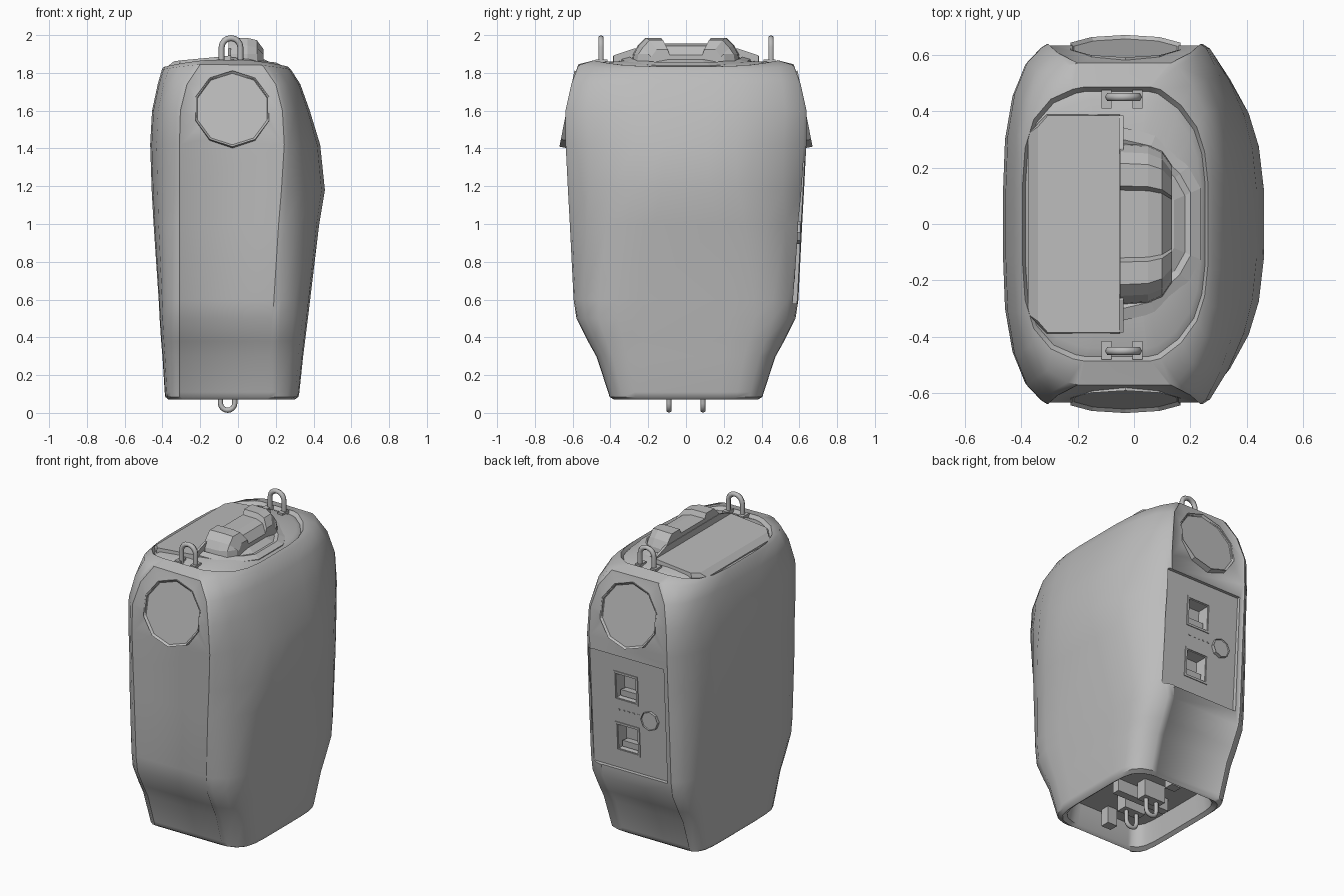
import bpy, bmesh, math
from mathutils import Vector, Matrix

if "Cube" in bpy.data.objects:
    bpy.data.objects.remove(bpy.data.objects["Cube"])

grey = bpy.data.materials.new("mid grey")
grey.diffuse_color = (0.5, 0.5, 0.5, 1)
grey.use_nodes = True
grey.node_tree.nodes["Principled BSDF"].inputs["Base Color"].default_value = grey.diffuse_color


def finish(bm, name, angle=None):
    bmesh.ops.recalc_face_normals(bm, faces=bm.faces)
    me = bpy.data.meshes.new(name)
    bm.to_mesh(me)
    bm.free()
    me.materials.append(grey)
    ob = bpy.data.objects.new(name, me)
    bpy.context.collection.objects.link(ob)
    if angle:
        smooth(ob, angle)
    return ob


def smooth(ob, angle):
    bpy.ops.object.select_all(action='DESELECT')
    ob.select_set(True)
    bpy.context.view_layer.objects.active = ob
    bpy.ops.object.shade_smooth_by_angle(angle=math.radians(angle))


def loft(name, rings, angle=None):
    """Skin closed rings of equal length and cap both ends."""
    bm = bmesh.new()
    vs = [[bm.verts.new(p) for p in r] for r in rings]
    n = len(vs[0])
    for a, b in zip(vs, vs[1:]):
        for i in range(n):
            j = (i + 1) % n
            bm.faces.new((a[i], a[j], b[j], b[i]))
    bm.faces.new(vs[0])
    bm.faces.new(vs[-1])
    return finish(bm, name, angle)


def box(name, x, y, z):
    return loft(name, [[(x[0], y[0], h), (x[1], y[0], h), (x[1], y[1], h), (x[0], y[1], h)] for h in z])


def tube(name, pts, r):
    cu = bpy.data.curves.new(name, 'CURVE')
    cu.dimensions = '3D'
    cu.bevel_depth, cu.bevel_resolution, cu.use_fill_caps = r, 1, True
    sp = cu.splines.new('POLY')
    sp.points.add(len(pts) - 1)
    for p, c in zip(sp.points, pts):
        p.co = (*c, 1)
    cu.materials.append(grey)
    ob = bpy.data.objects.new(name, cu)
    bpy.context.collection.objects.link(ob)


def cut(ob, cutter):
    m = ob.modifiers.new("cut", 'BOOLEAN')
    m.operation, m.object, m.solver = 'DIFFERENCE', cutter, 'EXACT'
    bpy.context.view_layer.objects.active = ob
    bpy.ops.object.modifier_apply(modifier=m.name)
    bpy.data.objects.remove(cutter)


# Body cross-section: corner curve blends from round (q = 0) to boxy (q = 1)
RIGHT = [(1, .18), (.92, .42), (.76, .61), (.47, .81), (.13, .975)]
LEFT = [(1, .15), (.95, .47), (.78, .71), (.48, .89), (.13, .98)]
BOXY = [(1, .45), (.97, .66), (.86, .83), (.6, .94), (.22, .992)]


def section(z, xl, xr, y, fl, fr, q=0, arch=0, groove=0):
    def corner(flat, end, shape):
        return [(flat + (end - flat) * (a + (c - a) * q), y * (b + (d - b) * q))
                for (a, b), (c, d) in zip(shape, BOXY)]
    half = corner(fr, xr, RIGHT)
    half += [(fr, y), (fr - .006, y - groove), (fl + .006, y - groove), (fl, y)]
    half += corner(fl, xl, LEFT)[::-1]
    pts = half + [(x, -v) for x, v in reversed(half)]
    return [(x, v, z - arch * ((x + .06) / .33) ** 2) for x, v in pts]


g = .005
body = loft("body_shell", [
    section(.22, -.33, .265, .34, -.25, .12, 1),
    section(.085, -.345, .28, .36, -.26, .13, 1),
    section(.07, -.368, .30, .38, -.29, .15, 1),
    section(.085, -.385, .32, .405, -.31, .17, 1, 0, g),
    section(.11, -.388, .325, .412, -.31, .17, 1, 0, g),
    section(.30, -.40, .345, .475, -.31, .175, .95, 0, g),
    section(.38, -.407, .355, .52, -.31, .18, .9, 0, g),
    section(.50, -.415, .37, .58, -.31, .185, .85, 0, g),
    section(.60, -.42, .382, .595, -.31, .19, .75, 0, g),
    section(1.0, -.447, .43, .615, -.31, .215, .35, 0, g),
    section(1.18, -.457, .46, .625, -.31, .23, .08, 0, g),
    section(1.42, -.465, .435, .637, -.31, .245, 0, 0, g),
    section(1.60, -.455, .38, .638, -.305, .235, .1, 0, g),
    section(1.74, -.425, .33, .607, -.27, .2, .25, 0, g),
    section(1.85, -.403, .28, .57, -.2, .13, .4, .03),
    section(1.872, -.395, .262, .485, -.18, .06, .45, .04),
    section(1.85, -.385, .252, .47, -.17, .05, .45, .04),
    section(1.862, -.37, .235, .44, -.16, .05, .45, .035),
    section(1.868, -.2, .12, .2, -.1, .02, .4, .03),
])


# Round discs: tilted, with a shallow sunken face
def disc(name, centre, r, depth, n, tilt, sink, side, lift=0):
    bm = bmesh.new()
    bmesh.ops.create_cone(bm, cap_ends=True, segments=n, radius1=r, radius2=r, depth=depth)
    if sink:
        top = [f for f in bm.faces if f.normal.z > .9]
        bmesh.ops.inset_region(bm, faces=top, thickness=r * .06)
        bmesh.ops.translate(bm, verts=top[0].verts[:], vec=(0, 0, -sink))
    bmesh.ops.translate(bm, verts=bm.verts, vec=(0, 0, lift))
    rot = Matrix.Rotation(math.pi if side < 0 else 0, 4, 'Z') @ Matrix.Rotation(-math.pi / 2 + tilt, 4, 'X')
    bmesh.ops.transform(bm, verts=bm.verts, matrix=Matrix.Translation(Vector(centre)) @ rot)
    return finish(bm, name)


for s in (-1, 1):
    c = (-.03, s * .601, 1.605)
    cut(body, disc("cover_cutter", c, .197, .2, 10, .195, 0, s, .115))
    disc("round_cover", c, .205, .06, 10, .195, .012, s)


# Recessed control panel on the back, with two sockets
def panel_y(z):
    return .563 + (z - .58) * .06


def panel_box(name, x0, x1, z0, z1, d_in, d_out, taper=0):
    rings = []
    for d, t in ((d_in, taper), (d_out, 0)):
        rings.append([(x, panel_y(z) + d, z) for x, z in
                      ((x0 + t, z0 + t), (x1 - t, z0 + t), (x1 - t, z1 - t), (x0 + t, z1 - t))])
    return loft(name, rings)


cut(body, panel_box("panel_cutter", -.28, .26, .58, 1.33, 0, .2))
SOCKETS = (1.12, .785)
for zc in SOCKETS:
    cut(body, panel_box("socket_cutter", -.065, .085, zc - .085, zc + .085, -.07, .05, .015))
smooth(body, 45)
for zc in SOCKETS:
    panel_box("socket_ledge", -.045, .065, zc - .07, zc - .03, -.075, -.02, .005)
    for s in (-1, 1):
        panel_box("socket_frame", -.07, .09, zc + s * .09 - .006, zc + s * .09 + .006, -.005, .005)
        xc = .01 + s * .08
        panel_box("socket_frame_side", xc - .006, xc + .006, zc - .096, zc + .096, -.005, .005)
for i in range(5):
    panel_box("indicator_slot", .06 - i * .035, .075 - i * .035, .962, .970, -.002, .003)
disc("panel_knob", (-.16, panel_y(.955), .955), .06, .04, 8, 0, .006, 1)

# Sloping lid on the left half of the top
outline = [(-.05, -.385, 1.89), (-.305, -.385, 1.866), (-.34, -.345, 1.861), (-.34, .345, 1.861),
           (-.305, .385, 1.866), (-.05, .385, 1.89)]
mid = [(-.05, -.388, 1.855), (-.31, -.388, 1.845), (-.375, -.32, 1.832), (-.375, .32, 1.832),
       (-.31, .388, 1.845), (-.05, .388, 1.855)]
loft("sloping_lid", [[(x, y, 1.80) for x, y, z in mid], mid, outline])


# Stepped collar around the handle
def collar(k, z0, z1):
    half = [(-.05, .355), (.08, .325), (.2, .21), (.245, .13)]
    pts = half + [(x, -y) for x, y in reversed(half)]
    return [(-.05 + (x + .05) * k, y * k, z0 + (z1 - z0) * (x + .05) / .295) for x, y in pts]


loft("handle_collar", [collar(.97, 1.80, 1.80), collar(.97, 1.873, 1.838), collar(.85, 1.885, 1.855),
                       collar(.78, 1.87, 1.85), collar(.65, 1.885, 1.87)])


# Handle block with a raised hump at each end
def handle(x, k, drop):
    half = [(.29, 1.84), (.28, 1.90), (.255, 1.945), (.215, 1.985), (.135, 1.985), (.12, 1.955)]
    pts = half + [(-y, z) for y, z in reversed(half)]
    return [(x, y * k, z - (drop if z > 1.9 else 0)) for y, z in pts]


loft("handle_block", [handle(-.05, 1, 0), handle(.05, .98, 0), handle(.1, .9, .012), handle(.135, .72, .06)])
loft("handle_wall", [[(x, y, z) for y, z in ((-.385, 1.84), (-.385, 1.892), (-.27, 1.93),
                                           (.27, 1.93), (.385, 1.892), (.385, 1.84))] for x in (-.053, -.038)])


# Carrying loops on top and hooks underneath
def arch(x, y, r, z_foot, z_arc, d):
    arc = [(x + r * math.cos(a), y, z_arc + d * r * math.sin(a))
           for a in [math.pi * i / 8 for i in range(9)]]
    return [(x + r, y, z_foot)] + arc + [(x - r, y, z_foot)]


for s in (-1, 1):
    tube("carrying_loop", arch(-.037, s * .45, .05, 1.85, 1.934, 1), .016)
    for dx in (-.06, .05):
        box("loop_foot", (-.037 + dx - .018, -.037 + dx + .018), (s * .445 - .035, s * .445 + .03), (1.84, 1.872))
    tube("bottom_hook", arch(-.055, s * .09, .038, .16, .052, -1), .014)
    box("hook_bracket", (-.13, .02), (s * .09 - .035, s * .09 + .035), (.11, .23))
    box("bottom_latch", (-.09, -.02), (s * .29 - .03, s * .29 + .03), (.11, .23))
box("bottom_bar", (-.24, .14), (-.025, .025), (.14, .23))
